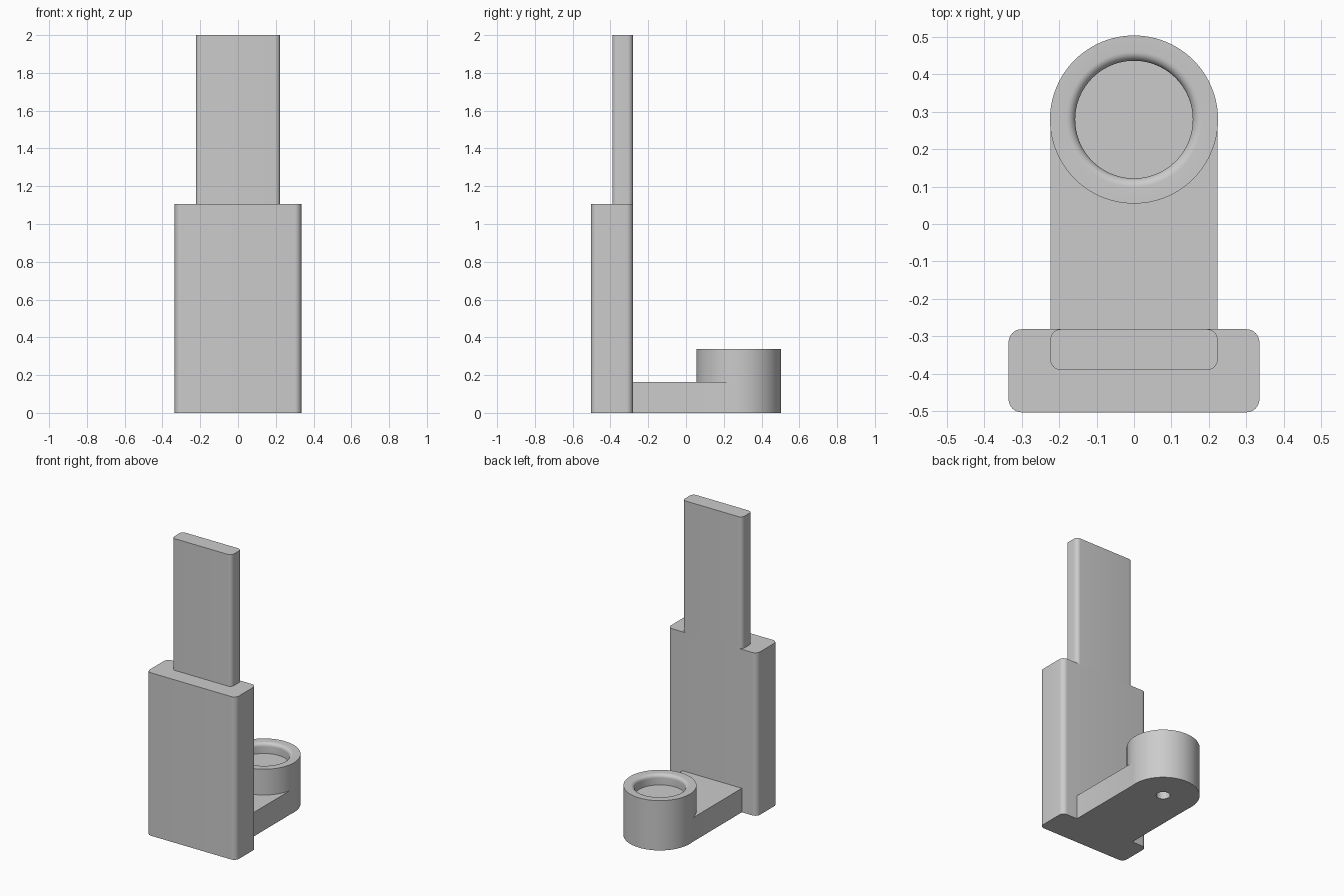
import bpy, bmesh, math

if "Cube" in bpy.data.objects:
    bpy.data.objects.remove(bpy.data.objects["Cube"], do_unlink=True)

grey = bpy.data.materials.new("plain grey")
grey.use_nodes = True
grey.diffuse_color = (0.6, 0.6, 0.6, 1)
grey.node_tree.nodes["Principled BSDF"].inputs["Base Color"].default_value = (0.6, 0.6, 0.6, 1)


def make_object(name, bm):
    bmesh.ops.recalc_face_normals(bm, faces=bm.faces)
    mesh = bpy.data.meshes.new(name)
    bm.to_mesh(mesh)
    bm.free()
    mesh.materials.append(grey)
    obj = bpy.data.objects.new(name, mesh)
    bpy.context.collection.objects.link(obj)
    return obj


def block(name, half_width, y0, y1, z0, z1, radius=0):
    """Box with optionally rounded upright edges."""
    bm = bmesh.new()
    bmesh.ops.create_cube(bm, size=1)
    for v in bm.verts:
        v.co = (v.co.x * 2 * half_width,
                y0 + (v.co.y + 0.5) * (y1 - y0),
                z0 + (v.co.z + 0.5) * (z1 - z0))
    if radius:
        upright = [e for e in bm.edges
                   if abs(e.verts[0].co.z - e.verts[1].co.z) > 0.01]
        bmesh.ops.bevel(bm, geom=upright, offset=radius, segments=8,
                        profile=0.5, affect='EDGES')
    return make_object(name, bm)


def lathe(name, profile, y, steps=96):
    """Spin a radius/height profile that starts and ends on the axis."""
    bm = bmesh.new()
    verts = [bm.verts.new((r, y, z)) for r, z in profile]
    edges = [bm.edges.new(pair) for pair in zip(verts, verts[1:])]
    bmesh.ops.spin(bm, geom=verts + edges, cent=(0, y, 0), axis=(0, 0, 1),
                   angle=2 * math.pi, steps=steps)
    bmesh.ops.remove_doubles(bm, verts=bm.verts, dist=1e-4)
    return make_object(name, bm)


def boolean(obj, other, operation):
    mod = obj.modifiers.new(operation.lower(), 'BOOLEAN')
    mod.operation = operation
    mod.solver = 'EXACT'
    mod.object = other
    bpy.context.view_layer.objects.active = obj
    bpy.ops.object.modifier_apply(modifier=mod.name)
    bpy.data.objects.remove(other, do_unlink=True)


BACK, CUP_Y, CUP_R, CUP_TOP = -0.281, 0.279, 0.2245, 0.338
POCKET_R, FLOOR, FILLET = 0.157, 0.267, 0.024

# Upright body and the thinner tongue flush with its back
body = block("body", 0.335, -0.503, BACK, 0, 1.106, 0.035)
tongue = block("tongue", 0.2235, -0.39, BACK, 1.106, 2, 0.028)

# Round cup with a shallow pocket and a rounded inner rim
rim = [(POCKET_R + FILLET * (1 - math.sin(a)), CUP_TOP - FILLET * (1 - math.cos(a)))
       for a in (math.pi / 2 * i / 8 for i in range(9))]
cup = lathe("cup", [(0, 0), (CUP_R, 0), (CUP_R, CUP_TOP)] + rim
            + [(POCKET_R, FLOOR), (0, FLOOR)], CUP_Y)

# Arm joining body and cup, with a blind hole underneath
arm = block("arm_and_cup", 0.2225, BACK, CUP_Y, 0, 0.163)
boolean(arm, cup, 'UNION')
hole = lathe("hole_cutter", [(0, -0.05), (0.043, -0.05), (0.043, 0.11), (0, 0.11)], CUP_Y, 48)
hole.hide_render = True
boolean(arm, hole, 'DIFFERENCE')

# Smooth shading with crisp edges
for obj in (body, tongue, arm):
    bpy.ops.object.select_all(action='DESELECT')
    obj.select_set(True)
    bpy.context.view_layer.objects.active = obj
    bpy.ops.object.shade_smooth_by_angle(angle=math.radians(30))
